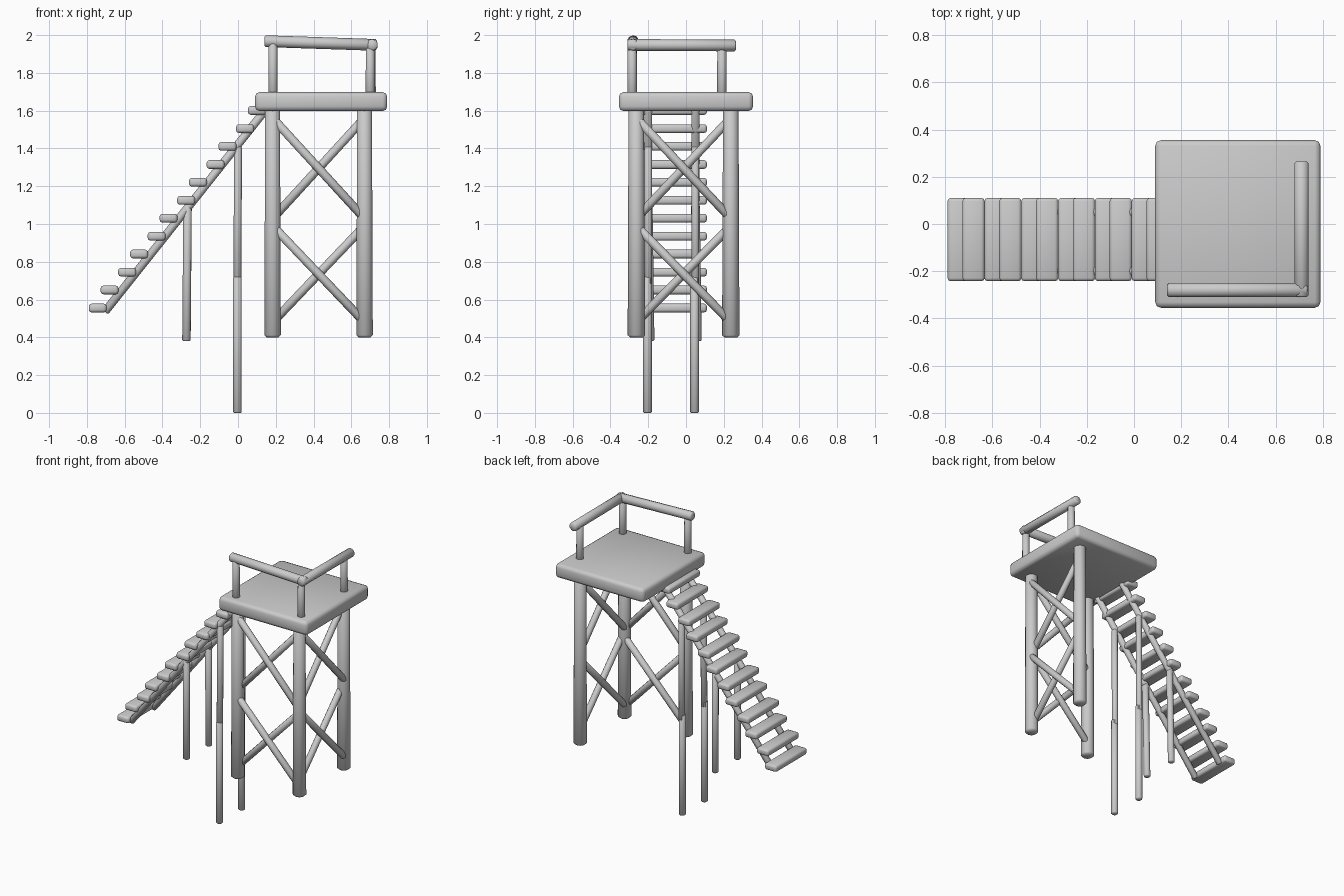
import bpy
import bmesh
from math import radians
from mathutils import Vector

cube = bpy.data.objects.get("Cube")
if cube:
    bpy.data.objects.remove(cube, do_unlink=True)

grey = bpy.data.materials.new("plain grey")
grey.use_nodes = True
grey.diffuse_color = (0.6, 0.6, 0.6, 1)
grey.node_tree.nodes["Principled BSDF"].inputs["Base Color"].default_value = (0.6, 0.6, 0.6, 1)


def finish(name, bm, bevel, segments=1, angle=60):
    """Turn a bmesh into a smooth, softly bevelled object."""
    mesh = bpy.data.meshes.new(name)
    bm.to_mesh(mesh)
    bm.free()
    mesh.materials.append(grey)
    ob = bpy.data.objects.new(name, mesh)
    bpy.context.collection.objects.link(ob)
    mod = ob.modifiers.new("soft edges", 'BEVEL')
    mod.width = bevel
    mod.segments = segments
    mod.limit_method = 'ANGLE'
    mod.angle_limit = radians(angle)
    for face in mesh.polygons:
        face.use_smooth = True
    return ob


def box(name, centre, size, bevel, segments=1):
    bm = bmesh.new()
    bmesh.ops.create_cube(bm, size=1)
    bmesh.ops.scale(bm, vec=size, verts=bm.verts)
    ob = finish(name, bm, bevel, segments)
    ob.location = centre
    return ob


def pole(name, start, end, r1, r2=None):
    """Round timber between two points."""
    a, b = Vector(start), Vector(end)
    bm = bmesh.new()
    bmesh.ops.create_cone(bm, cap_ends=True, segments=10, radius1=r1,
                          radius2=r2 or r1, depth=(b - a).length)
    ob = finish(name, bm, r1 * 0.25)
    ob.location = (a + b) / 2
    ob.rotation_euler = (b - a).to_track_quat('Z', 'Y').to_euler()
    return ob


# Platform
box("platform", (0.44, 0, 1.648), (0.70, 0.71, 0.10), 0.024, 2)

# Three legs; the stair-side back corner has none
X0, X1, Y0, Y1 = 0.183, 0.67, -0.263, 0.237
for name, x, y in (("front_inner_leg", X0, Y0), ("front_outer_leg", X1, Y0),
                   ("back_outer_leg", X1, Y1)):
    pole(name, (x, y, 0.40), (x, y, 1.63), 0.046, 0.041)

# Crossed braces on the front and outer faces
for low, high in ((0.49, 0.98), (1.04, 1.55)):
    for s, (z0, z1) in ((1, (high, low)), (-1, (low, high))):
        off = 0.012 * s
        pole("front_brace", (X0 + 0.01, Y0 - off, z0), (X1 - 0.01, Y0 - off, z1), 0.023)
        pole("side_brace", (X1 + off, Y0 + 0.01, z0), (X1 + off, Y1 - 0.01, z1), 0.023)

# Railing
for x, y, top in ((0.185, -0.285, 1.96), (0.70, -0.285, 1.94), (0.705, 0.19, 1.94)):
    pole("rail_post", (x, y, 1.66), (x, y, top), 0.026, 0.024)
pole("front_rail", (0.14, -0.28, 1.968), (0.735, -0.28, 1.948), 0.031)
pole("side_rail", (0.71, -0.31, 1.948), (0.71, 0.265, 1.945), 0.031)

# Stair treads, set in pairs
for i in range(12):
    x = -0.743 + 0.156 * (i // 2) + 0.063 * (i % 2)
    z = 0.555 + 0.19 * (i // 2) + 0.096 * (i % 2)
    box("tread", (x, -0.066, z), (0.094, 0.353, 0.046), 0.014, 2)

# Stair stringers and their supports
for y in (-0.2, 0.05):
    pole("stringer", (-0.705, y, 0.535), (0.15, y, 1.61), 0.022)
    pole("short_support", (-0.273, y + 0.01, 0.38), (-0.267, y, 1.10), 0.023)
    pole("tall_support_lower", (-0.003, y - 0.004, 0), (-0.003, y - 0.004, 0.72), 0.024)
    pole("tall_support_upper", (-0.003, y, 0.68), (0, y, 1.41), 0.021)
